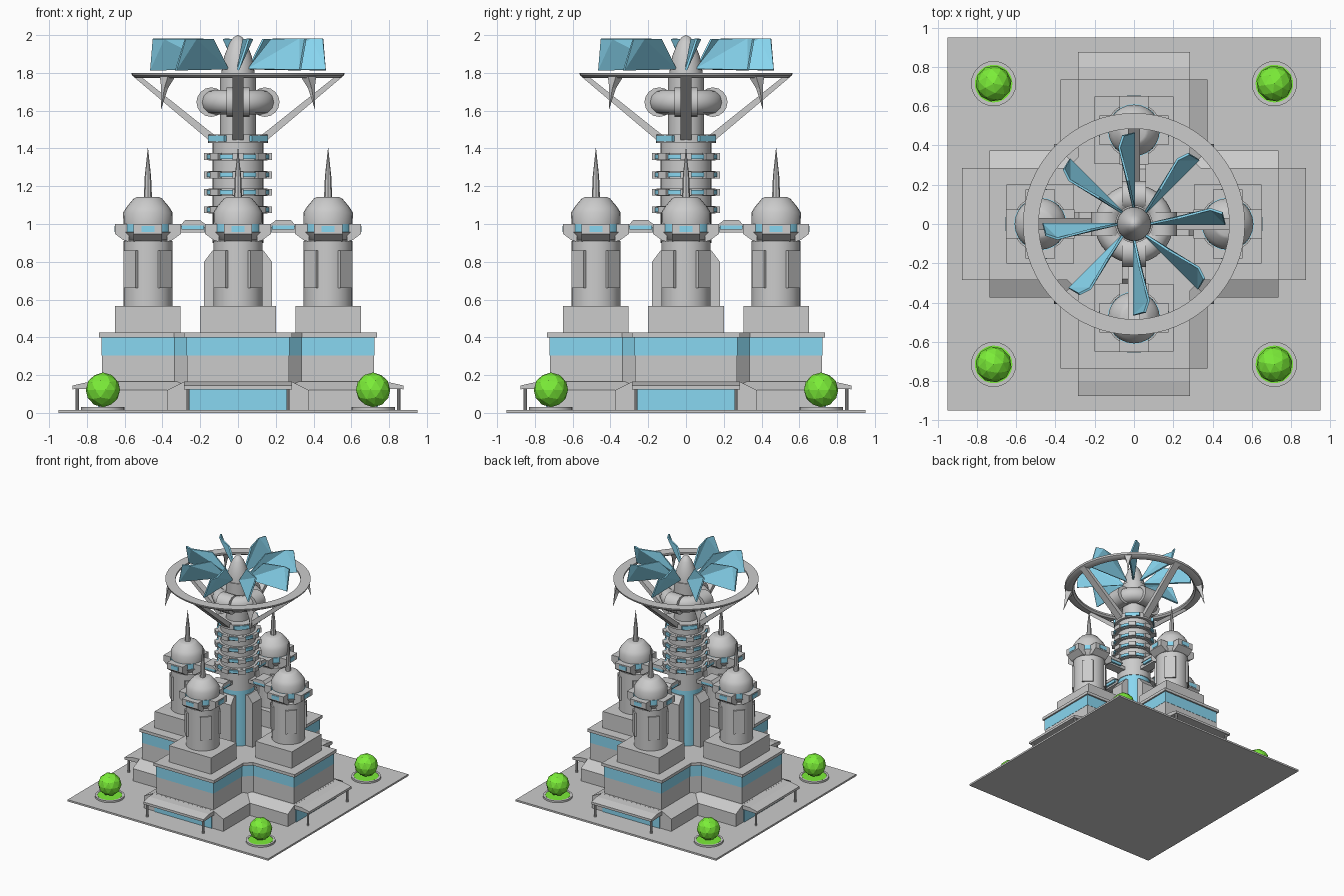
import bpy, bmesh, math
from mathutils import Matrix, Vector

if "Cube" in bpy.data.objects:
    bpy.data.objects.remove(bpy.data.objects["Cube"])


def material(name, rgb):
    m = bpy.data.materials.new(name)
    m.diffuse_color = (*rgb, 1)
    m.use_nodes = True
    m.node_tree.nodes["Principled BSDF"].inputs["Base Color"].default_value = m.diffuse_color
    return m


BLUE = material("blue_glass", (0.25, 0.68, 0.88))
GREEN = material("leaf_green", (0.2, 0.85, 0.04))
QUARTERS = [i * math.pi / 2 for i in range(4)]
DIAGONALS = [a + math.pi / 4 for a in QUARTERS]


def finish(name, bm, mat=None, smooth=False, turn=0):
    bmesh.ops.recalc_face_normals(bm, faces=bm.faces)
    bm.transform(Matrix.Rotation(turn, 4, 'Z'))
    me = bpy.data.meshes.new(name)
    bm.to_mesh(me)
    bm.free()
    ob = bpy.data.objects.new(name, me)
    bpy.context.collection.objects.link(ob)
    if mat:
        me.materials.append(mat)
    if smooth:
        bpy.context.view_layer.objects.active = ob
        ob.select_set(True)
        bpy.ops.object.shade_smooth_by_angle(angle=math.radians(35))
        ob.select_set(False)
    return ob


def prism(name, pts, vec, mat=None, turn=0, offset=(0, 0, 0), pre=0):
    """Extrude a planar polygon; pre spins it about its own z before offset."""
    bm = bmesh.new()
    f = bm.faces.new([bm.verts.new(p) for p in pts])
    ext = bmesh.ops.extrude_face_region(bm, geom=[f])
    bmesh.ops.translate(bm, vec=vec, verts=[v for v in ext["geom"] if isinstance(v, bmesh.types.BMVert)])
    bm.transform(Matrix.Translation(offset) @ Matrix.Rotation(pre, 4, 'Z'))
    return finish(name, bm, mat, turn=turn)


def box(name, x, y, z, mat=None, turn=0, offset=(0, 0, 0), pre=0):
    pts = [(x[0], y[0], z[0]), (x[1], y[0], z[0]), (x[1], y[1], z[0]), (x[0], y[1], z[0])]
    return prism(name, pts, (0, 0, z[1] - z[0]), mat, turn, offset, pre)


def lathe(name, prof, segs=32, mat=None, centre=(0, 0), turn=0, closed=False):
    """Revolve (radius, z) pairs about a vertical axis."""
    bm = bmesh.new()
    vs = [bm.verts.new((r, 0, z)) for r, z in prof]
    edges = [bm.edges.new(p) for p in zip(vs, vs[1:])]
    if closed:
        edges.append(bm.edges.new((vs[-1], vs[0])))
    bmesh.ops.spin(bm, geom=vs + edges, axis=(0, 0, 1), cent=(0, 0, 0), steps=segs,
                   angle=2 * math.pi, use_merge=True)
    bmesh.ops.remove_doubles(bm, verts=bm.verts, dist=1e-5)
    bmesh.ops.translate(bm, vec=(*centre, 0), verts=bm.verts)
    return finish(name, bm, mat, True, turn)


def cross(name, w, length, c, z0, z1, mat=None):
    """Plus-shaped storey with chamfered inner corners."""
    pts = []
    for a in QUARTERS:
        for p in ((length, -w), (length, w), (w + c, w), (w, w + c)):
            if p[0] == w:
                p = (w, w + c)
            pts.append(Matrix.Rotation(a, 3, 'Z') @ Vector((*p, z0)))
    unique = []
    for p in pts:
        if all((p - q).length > 1e-4 for q in unique):
            unique.append(p)
    return prism(name, unique, (0, 0, z1 - z0), mat)


# Ground plate and cross-shaped building
box("ground_plate", (-.95, .95), (-.95, .95), (0, .015))
cross("lower_storey", .27, .72, .065, .015, .305)
cross("window_band", .272, .722, .065, .305, .4, BLUE)
cross("roof_slab", .285, .735, .055, .4, .425)

# Ground floor skirts, two crossing lengths
for a in QUARTERS[:2]:
    prism("ground_floor_skirt", [(-.735, -.375, .015), (-.735, .375, .015), (-.735, .375, .12),
          (-.735, .285, .165), (-.735, -.285, .165), (-.735, -.375, .12)], (1.47, 0, 0), turn=a)

# Trees in planters
for a in DIAGONALS:
    d = .715 * math.sqrt(2)
    lathe("planter", [(0, .015), (.115, .015), (.115, .03), (.098, .03), (.098, .026), (0, .026)],
          24, None, (d, 0), a)
    lathe("planter_grass", [(0, .02), (.096, .02), (.096, .029), (0, .029)], 24, GREEN, (d, 0), a)
    bm = bmesh.new()
    bmesh.ops.create_icosphere(bm, subdivisions=2, radius=.092, matrix=Matrix.Translation((d, 0, .122)))
    finish("tree_crown", bm, GREEN, turn=a)

for a in QUARTERS:
    # Entrance: glass front, canopy and posts
    box("entrance_glass", (.73, .742), (-.27, .27), (.015, .125), BLUE, a)
    prism("entrance_canopy", [(.72, -.285, .165), (.8, -.285, .162), (.875, -.285, .145), (.875, -.285, .125),
          (.72, -.285, .13)], (0, .57, 0), turn=a)
    for s in (-1, 1):
        lathe("canopy_post", [(0, .015), (.009, .015), (.009, .13), (0, .13)], 10, None, (.85, .265 * s), a)

    # Corner tower: plinth, shaft, panels
    T = .477
    box("tower_plinth", (.305, .65), (-.2, .2), (.425, .565), turn=a)
    lathe("tower_shaft", [(0, .56), (.13, .56), (.13, .91), (.108, .915), (.108, .96), (0, .96)],
          24, None, (T, 0), a)
    for b in DIAGONALS:
        box("tower_panel", (.1, .137), (-.045, .045), (.66, .86), None, a, (T, 0, 0), b)
    # Tower head: window ring, brackets, dome and spire
    lathe("tower_windows", [(0, .95), (.134, .95), (.134, 1.0), (0, 1.0)], 24, BLUE, (T, 0), a)
    lathe("tower_sill", [(.1, .91), (.125, .935), (.142, .957), (.1, .957)], 24, None, (T, 0), a, True)
    for b in QUARTERS:
        prism("tower_bracket", [(.1, -.075, .905), (.13, -.075, .915), (.175, -.075, .948), (.175, -.075, 1.0),
              (.1, -.075, 1.0)], (0, .15, 0), None, a, (T, 0, 0), b)
        box("bracket_window", (.17, .178), (-.035, .035), (.958, .99), BLUE, a, (T, 0, 0), b)
    lathe("tower_dome", [(0, .998), (.13, .998), (.131, 1.06), (.113, 1.09), (.075, 1.135), (.06, 1.142), (0, 1.142)],
          24, None, (T, 0), a)
    lathe("tower_spire", [(0, 1.13), (.022, 1.13), (.017, 1.25), (0, 1.41)], 8, None, (T, 0), a)

    # Bridge to the core with raised roof, and the core buttress
    box("bridge", (.1, .32), (-.04, .04), (.955, .985), turn=a)
    box("bridge_windows", (.18, .3), (-.055, .055), (.97, .993), BLUE, a)
    prism("bridge_roof", [(.165, -.06, .993), (.305, -.06, .993), (.28, -.06, 1.02), (.2, -.06, 1.02)],
          (0, .12, 0), turn=a)
    prism("core_buttress", [(.05, -.06, .425), (.18, -.06, .425), (.18, -.06, .8), (.135, -.06, .86),
          (.05, -.06, .86)], (0, .12, 0), turn=a)

    # Strut carrying the big ring
    prism("ring_strut", [(.13, -.03, 1.475), (.15, -.03, 1.44), (.55, -.03, 1.777), (.51, -.03, 1.777)],
          (0, .06, 0), turn=a)

# Central core
lathe("core_lower", [(0, .425), (.13, .425), (.13, .93), (0, .93)], 32, BLUE)
lathe("core_shaft", [(0, .9), (.135, .9), (.135, 1.43), (0, 1.43)])
for z in (1.075, 1.168, 1.26, 1.357):
    lathe("core_light_ring", [(.12, z - .012), (.168, z - .012), (.168, z + .012), (.12, z + .012)],
          32, BLUE, closed=True)
    lathe("core_collar", [(.12, z - .02), (.155, z - .02), (.155, z + .02), (.12, z + .02)], closed=True)
    for a in QUARTERS + DIAGONALS:
        box("collar_clamp", (.13, .18), (-.03, .03), (z - .018, z + .018), turn=a)
lathe("core_cap", [(0, 1.43), (.158, 1.43), (.158, 1.475), (0, 1.475)])
for a in DIAGONALS:
    box("cap_window", (.12, .163), (-.06, .06), (1.438, 1.468), BLUE, a)
lathe("upper_mast", [(0, 1.47), (.095, 1.47), (.095, 1.8), (0, 1.8)])
lathe("mast_torus", [(.135 + .065 * math.cos(t * math.pi / 6), 1.645 + .065 * math.sin(t * math.pi / 6))
                     for t in range(12)], 32, closed=True)

# Bulges clasping the torus
for a in QUARTERS:
    bm = bmesh.new()
    bmesh.ops.create_cone(bm, cap_ends=True, segments=16, radius1=.078, radius2=.078, depth=.12,
                          matrix=Matrix.Translation((.142, 0, 1.645)) @ Matrix.Rotation(math.pi / 2, 4, 'X'))
    finish("torus_clasp", bm, None, True, a)

# Big ring with hanging spikes
lathe("rotor_ring", [(.485, 1.8), (.565, 1.8), (.56, 1.785), (.54, 1.772), (.5, 1.772), (.485, 1.785)], 64, closed=True)
for a in DIAGONALS:
    bm = bmesh.new()
    top = [bm.verts.new(p) for p in ((.5, -.03, 1.78), (.555, -.03, 1.78), (.555, .03, 1.78), (.5, .03, 1.78))]
    mid = [bm.verts.new(p) for p in ((.535, -.012, 1.72), (.563, -.012, 1.72), (.563, .012, 1.72), (.535, .012, 1.72))]
    tip = bm.verts.new((.577, 0, 1.605))
    bm.faces.new(top)
    for i in range(4):
        j = (i + 1) % 4
        bm.faces.new((top[i], top[j], mid[j], mid[i]))
        bm.faces.new((mid[i], mid[j], tip))
    finish("ring_spike", bm, turn=a)

# Rotor hub and eight twisted blades
lathe("rotor_hub", [(0, 1.79), (.088, 1.79), (.085, 1.83), (.072, 1.89), (.045, 1.96), (.022, 1.99), (0, 2.0)])
for a in QUARTERS + DIAGONALS:
    bm = bmesh.new()
    vs = [bm.verts.new(p) for p in ((.075, 0, 1.82), (.465, 0, 1.815), (.45, .055, 1.98), (.39, .075, 1.98),
                                    (.22, .03, 1.98))]
    for t in ((0, 1, 3), (1, 2, 3), (0, 3, 4)):
        bm.faces.new([vs[i] for i in t])
    blade = finish("rotor_blade", bm, BLUE, turn=a)
    mod = blade.modifiers.new("thickness", 'SOLIDIFY')
    mod.thickness, mod.offset = .012, 0
